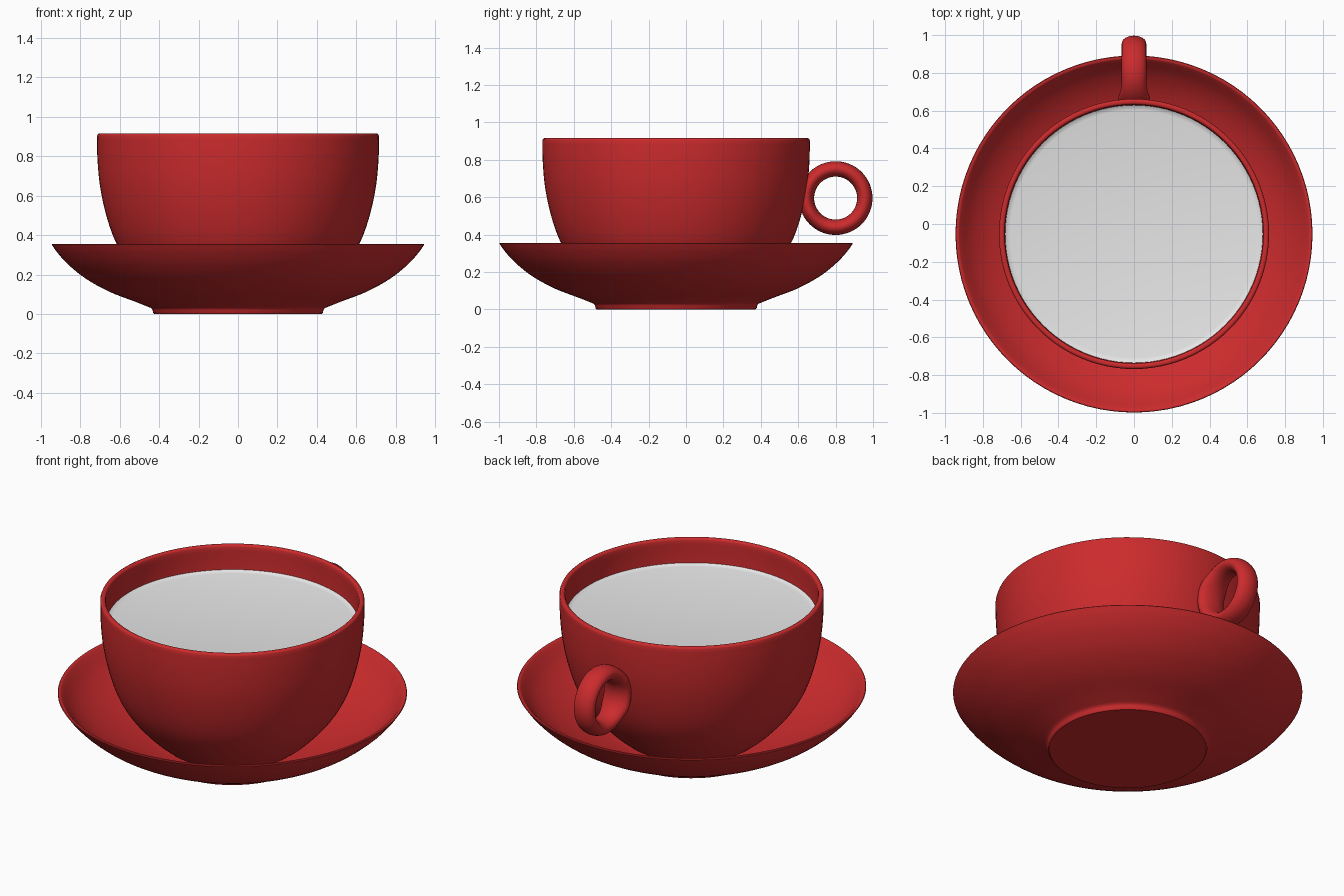
import bpy, bmesh, math
from mathutils import Vector

CENTRE_Y = -0.053
SEGMENTS = 96

default_cube = bpy.data.objects.get("Cube")
if default_cube:
    bpy.data.objects.remove(default_cube, do_unlink=True)


def make_material(name, rgb):
    mat = bpy.data.materials.new(name)
    mat.use_nodes = True
    mat.diffuse_color = (*rgb, 1)
    bsdf = mat.node_tree.nodes["Principled BSDF"]
    bsdf.inputs["Base Color"].default_value = (*rgb, 1)
    return mat


red_glaze = make_material("red glaze", (0.6, 0.024, 0.026))
pale_liquid = make_material("pale liquid", (0.8, 0.8, 0.8))


def smooth_curve(points, steps=5):
    """Catmull-Rom resampling of a few profile points."""
    pts = [Vector(p) for p in points]
    pts = [2 * pts[0] - pts[1]] + pts + [2 * pts[-1] - pts[-2]]
    out = []
    for a, b, c, d in zip(pts, pts[1:], pts[2:], pts[3:]):
        for i in range(steps):
            t = i / steps
            out.append(0.5 * (2 * b + (c - a) * t + (2 * a - 5 * b + 4 * c - d) * t * t
                              + (3 * b - a - 3 * c + d) * t ** 3))
    return out + [pts[-2]]


def finish(name, bm, mat, location):
    bmesh.ops.recalc_face_normals(bm, faces=bm.faces)
    mesh = bpy.data.meshes.new(name)
    bm.to_mesh(mesh)
    bm.free()
    mesh.materials.append(mat)
    obj = bpy.data.objects.new(name, mesh)
    bpy.context.collection.objects.link(obj)
    obj.location = location
    bpy.ops.object.select_all(action="DESELECT")
    obj.select_set(True)
    bpy.context.view_layer.objects.active = obj
    bpy.ops.object.shade_smooth_by_angle(angle=math.radians(40))
    return obj


def lathe(name, profile, mat):
    """Spin an (r, z) profile that starts and ends on the axis."""
    bm = bmesh.new()
    verts = [bm.verts.new((r, 0, z)) for r, z in profile]
    edges = [bm.edges.new(pair) for pair in zip(verts, verts[1:])]
    bmesh.ops.spin(bm, geom=verts + edges, cent=(0, 0, 0), axis=(0, 0, 1),
                   angle=math.tau, steps=SEGMENTS, use_merge=True)
    bmesh.ops.remove_doubles(bm, verts=bm.verts, dist=0.0002)
    return finish(name, bm, mat, (0, CENTRE_Y, 0))


# Saucer: flat foot, flared underside, narrow rim, shallow dish
saucer_under = smooth_curve([(0.44, 0.03), (0.52, 0.062), (0.65, 0.112), (0.77, 0.178),
                             (0.86, 0.25), (0.915, 0.31), (0.945, 0.352)])
saucer_dish = smooth_curve([(0.925, 0.352), (0.85, 0.268), (0.75, 0.198),
                            (0.6, 0.132), (0.45, 0.088), (0.36, 0.075)])
lathe("saucer", [(0, 0), (0.425, 0), (0.431, 0.006), (0.433, 0.02)] + saucer_under
      + [(0.942, 0.356), (0.93, 0.356)] + saucer_dish + [(0, 0.075)], red_glaze)

# Cup: rounded bowl with a softly rounded lip
cup_outer = smooth_curve([(0.37, 0.07), (0.45, 0.138), (0.55, 0.25), (0.62, 0.365),
                          (0.668, 0.5), (0.7, 0.65), (0.713, 0.79), (0.715, 0.903)])
cup_inner = smooth_curve([(0.685, 0.903), (0.683, 0.79), (0.67, 0.65), (0.638, 0.5),
                          (0.59, 0.365), (0.5, 0.24), (0.34, 0.13)])
lathe("cup", [(0, 0.07)] + cup_outer + [(0.712, 0.911), (0.705, 0.915), (0.695, 0.915),
      (0.688, 0.911)] + cup_inner + [(0, 0.13)], red_glaze)

# Liquid: flat surface with a small raised edge, closed just below
lathe("liquid", [(0, 0.72), (0.672, 0.72), (0.684, 0.772), (0.672, 0.764),
                 (0.655, 0.76), (0, 0.76)], pale_liquid)


# Handle: oval-section ring that widens where it joins the cup
def handle(name, centre, major=0.156, minor=0.041, half_width=0.065):
    bm = bmesh.new()
    around, section = 64, 24
    rings = []
    for i in range(around):
        a = math.tau * i / around
        out = Vector((0, math.cos(a), math.sin(a)))
        join = min(1, max(0, (-0.25 - math.cos(a)) / 0.6))
        width = half_width + 0.02 * join * join
        ring = []
        for j in range(section):
            b = math.tau * j / section
            pos = out * (major + minor * math.cos(b)) + Vector((width * math.sin(b), 0, 0))
            ring.append(bm.verts.new(pos))
        rings.append(ring)
    for i in range(around):
        p, q = rings[i], rings[(i + 1) % around]
        for j in range(section):
            k = (j + 1) % section
            bm.faces.new((p[j], p[k], q[k], q[j]))
    return finish(name, bm, red_glaze, centre)


handle("handle", (0, 0.8, 0.595))
